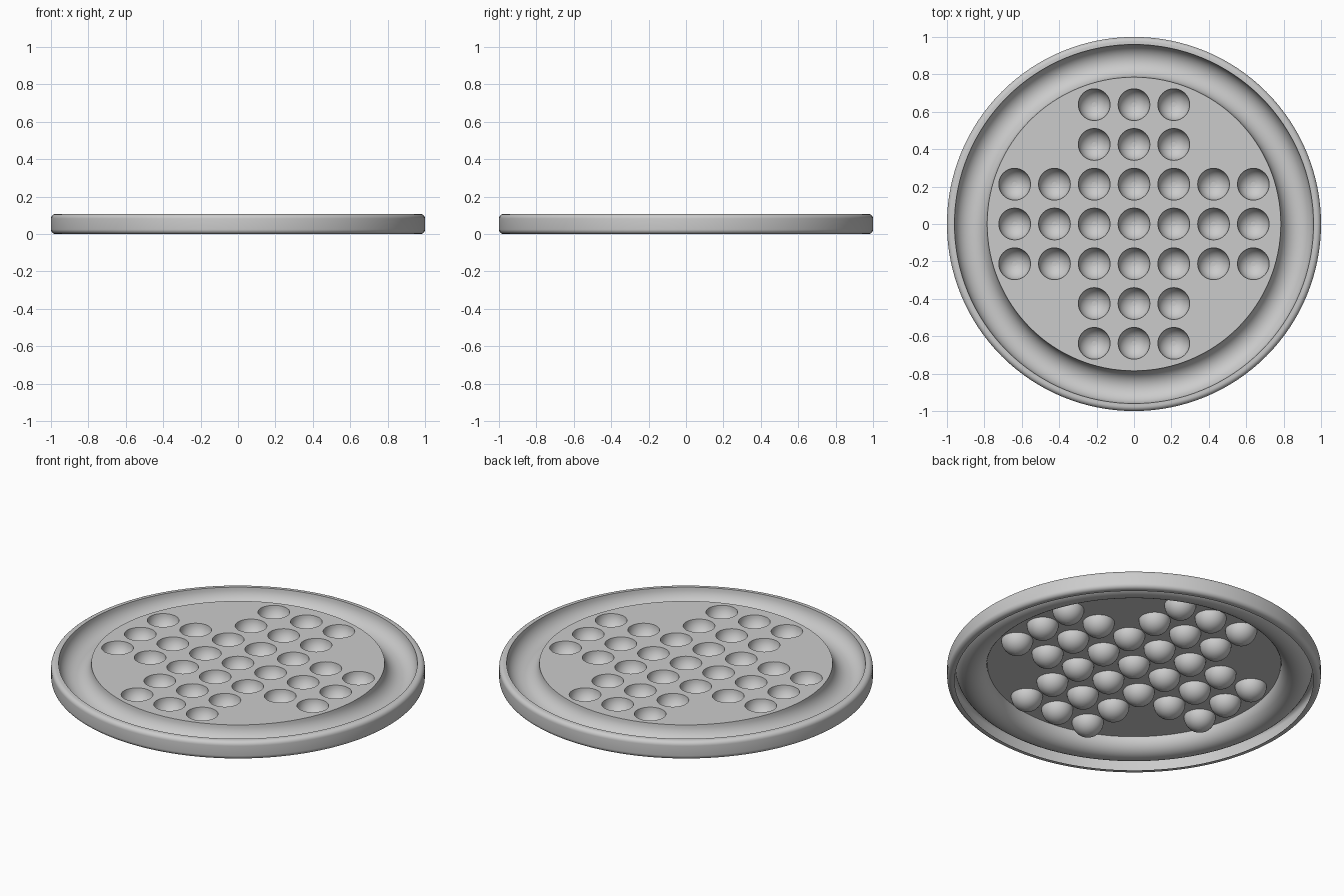
import bpy, bmesh
from math import sin, cos, pi

if "Cube" in bpy.data.objects:
    bpy.data.objects.remove(bpy.data.objects["Cube"])

H = 0.107          # height of the board face and rim
R_DISC = 0.785     # flat playing face
R_RIM = 0.96       # outer lip of the marble groove
PITCH, R_CUP = 0.2127, 0.085
SEG = 128


def ring(bm, r, z, n, cx=0.0, cy=0.0):
    return [bm.verts.new((cx + r * cos(2 * pi * i / n), cy + r * sin(2 * pi * i / n), z)) for i in range(n)]


def bridge(bm, a, b):
    n = len(a)
    for i in range(n):
        bm.faces.new((a[i], a[(i + 1) % n], b[(i + 1) % n], b[i]))


def loop_edges(bm, vs):
    return [bm.edges.new((vs[i], vs[(i + 1) % len(vs)])) for i in range(len(vs))]


def finish(bm, name):
    me = bpy.data.meshes.new(name)
    bm.to_mesh(me)
    bm.free()
    ob = bpy.data.objects.new(name, me)
    bpy.context.collection.objects.link(ob)
    bpy.ops.object.select_all(action='DESELECT')
    ob.select_set(True)
    bpy.context.view_layer.objects.active = ob
    bpy.ops.object.shade_smooth_by_angle(angle=0.6)
    return ob


def arc(cx, cz, r, a0, a1, n):
    return [(cx + r * cos(a0 + (a1 - a0) * i / n), cz + r * sin(a0 + (a1 - a0) * i / n)) for i in range(n + 1)]


# Rim and groove: open sheet profile from the disc edge outwards and down
g = (R_RIM - R_DISC) / 2
f = 0.025
profile = arc(R_DISC + g, H, g, pi, 2 * pi, 16)
profile += arc(1 - f, H - f, f, pi / 2, 0, 6)
profile += arc(1 - f, f, f, 0, -pi / 2, 6)
profile.append((R_RIM, 0.0))
bm = bmesh.new()
rings = [ring(bm, r, z, SEG) for r, z in profile]
for a, b in zip(rings, rings[1:]):
    bridge(bm, b, a)
bmesh.ops.reverse_faces(bm, faces=[x for x in bm.faces]) if next(iter(bm.faces)).normal.z < 0 else None
bm.normal_update()
finish(bm, "rim_and_groove")

# Playing face: disc with a cross of 33 round openings
bm = bmesh.new()
edges = loop_edges(bm, ring(bm, R_DISC, H, SEG))
tops = []
for i in range(-3, 4):
    for j in range(-3, 4):
        if min(abs(i), abs(j)) <= 1:
            x, y = i * PITCH, j * PITCH
            top = ring(bm, R_CUP, H, 40, x, y)
            edges += loop_edges(bm, top)
            tops.append((x, y, top))
bmesh.ops.triangle_fill(bm, use_beauty=True, use_dissolve=False, edges=edges, normal=(0, 0, 1))
bm.normal_update()
flipped = [fc for fc in bm.faces if fc.normal.z < 0]
if flipped:
    bmesh.ops.reverse_faces(bm, faces=flipped)

# Hemispherical marble cups
for x, y, prev in tops:
    for k in range(1, 10):
        a = pi / 2 * k / 10
        cur = ring(bm, R_CUP * cos(a), H - R_CUP * sin(a), 40, x, y)
        bridge(bm, cur, prev)
        prev = cur
    tip = bm.verts.new((x, y, H - R_CUP))
    for k in range(40):
        bm.faces.new((tip, prev[k], prev[(k + 1) % 40]))
bm.normal_update()
finish(bm, "playing_face")
